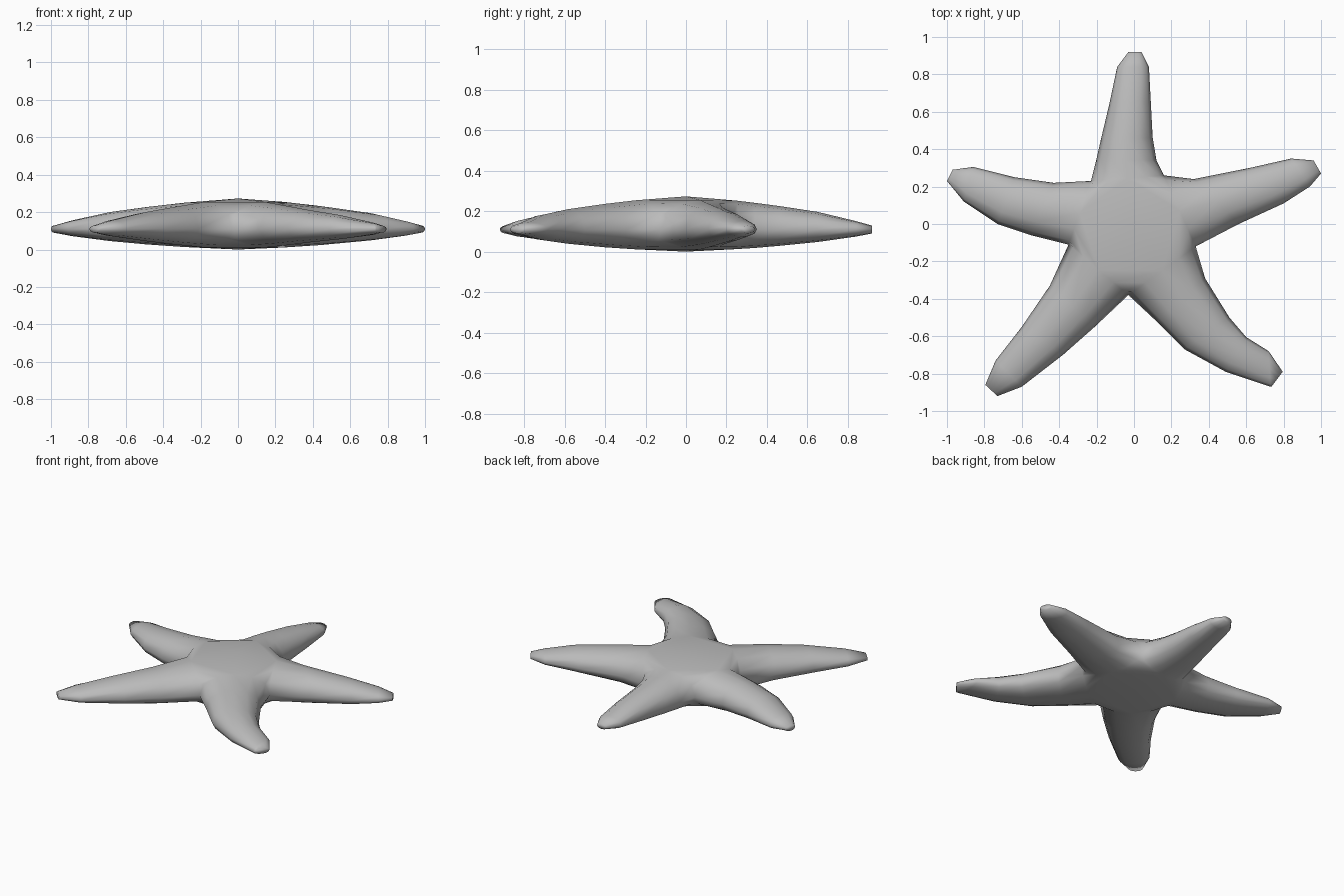
import bpy, bmesh, math
from mathutils import Vector

if "Cube" in bpy.data.objects:
    bpy.data.objects.remove(bpy.data.objects["Cube"])

# Each arm, counter-clockwise: (right edge, left edge) plan outlines from body to tip
ARMS = [
    ([(.16, .26), (.12, .34), (.10, .46), (.09, .65), (.08, .84), (.04, .92)],
     [(-.23, .23), (-.20, .35), (-.175, .46), (-.13, .65), (-.09, .84), (-.03, .92)]),
    ([(-.23, .23), (-.43, .22), (-.64, .25), (-.86, .305), (-.97, .29)],
     [(-.35, -.11), (-.55, -.06), (-.73, .0), (-.91, .12), (-1.0, .23)]),
    ([(-.35, -.11), (-.45, -.33), (-.60, -.55), (-.74, -.73), (-.795, -.86)],
     [(-.03, -.38), (-.21, -.55), (-.38, -.70), (-.60, -.87), (-.73, -.92)]),
    ([(-.03, -.38), (.12, -.52), (.27, -.67), (.49, -.79), (.73, -.87)],
     [(.33, -.12), (.38, -.29), (.51, -.50), (.60, -.605), (.72, -.68)]),
    ([(.33, -.12), (.56, .0), (.80, .11), (.94, .20), (1.0, .27)],
     [(.16, .26), (.32, .24), (.62, .30), (.84, .35), (.96, .34)]),
]
# The bent arm ends in a wider blunt tip
ARMS[3][0].append((.735, -.87))
ARMS[3][1].append((.795, -.79))

# Top and bottom heights by fraction of the arm length
HEIGHTS = [(0, .275, 0), (.2, .26, .008), (.4, .238, .02), (.6, .213, .037),
           (.8, .182, .057), (.93, .146, .077), (1.0, .128, .09)]
MID, HALF = .11, 6
N = HALF * 2


def heights(f):
    for (a, t0, b0), (b, t1, b1) in zip(HEIGHTS, HEIGHTS[1:]):
        if f <= b:
            k = (f - a) / (b - a)
            return t0 + (t1 - t0) * k, b0 + (b1 - b0) * k
    return HEIGHTS[-1][1:]


def ring(bm, right, left, length):
    """Rounded cross-section: right edge, over the top, left edge, underneath."""
    r, l = Vector(right), Vector(left)
    mid, half = (r + l) / 2, (r - l) / 2
    top, bottom = heights(mid.length / length)
    verts = []
    for i in range(N):
        a = math.pi * i / HALF
        s = math.sin(a)
        p = mid + half * math.cos(a)
        h = (top - MID) if s > 0 else (MID - bottom)
        z = MID + (math.copysign(abs(s) ** .9, s) * h if abs(s) > 1e-6 else 0)
        verts.append(bm.verts.new((p.x, p.y, z)))
    return verts


bm = bmesh.new()
bases = []
for right, left in ARMS:
    length = ((Vector(right[-1]) + Vector(left[-1])) / 2).length
    rings = [ring(bm, r, l, length) for r, l in zip(right, left)]
    bases.append(rings[0])
    # arm skin
    for a, b in zip(rings, rings[1:]):
        for i in range(N):
            j = (i + 1) % N
            bm.faces.new((a[i], b[i], b[j], a[j]))
    # blunt tip
    bm.faces.new(rings[-1])

# central disc: webs between neighbouring arms, then a fan to the middle
crown = bm.verts.new((0, 0, .273))
belly = bm.verts.new((0, 0, 0))
Q = HALF // 2
for k, a in enumerate(bases):
    b = bases[(k + 1) % len(bases)]
    for sign, hub in ((1, crown), (-1, belly)):
        pa = [a[HALF - sign * i] for i in range(Q + 1)]
        pb = [b[(sign * i) % N] for i in range(Q + 1)]
        for i in range(Q):
            bm.faces.new((pa[i], pa[i + 1], pb[i + 1], pb[i]))
        bm.faces.new((pa[Q], hub, pb[Q]))

# join the arms where they meet at the valleys
bmesh.ops.remove_doubles(bm, verts=bm.verts, dist=.0005)
bmesh.ops.recalc_face_normals(bm, faces=bm.faces)
for f in bm.faces:
    f.smooth = True

mesh = bpy.data.meshes.new("starfish_body")
bm.to_mesh(mesh)
bm.free()
body = bpy.data.objects.new("starfish_body", mesh)
bpy.context.collection.objects.link(body)

# darker grey skin
skin = bpy.data.materials.new("grey_skin")
skin.diffuse_color = (.5, .5, .5, 1)
skin.use_nodes = True
skin.node_tree.nodes["Principled BSDF"].inputs["Base Color"].default_value = skin.diffuse_color
mesh.materials.append(skin)
